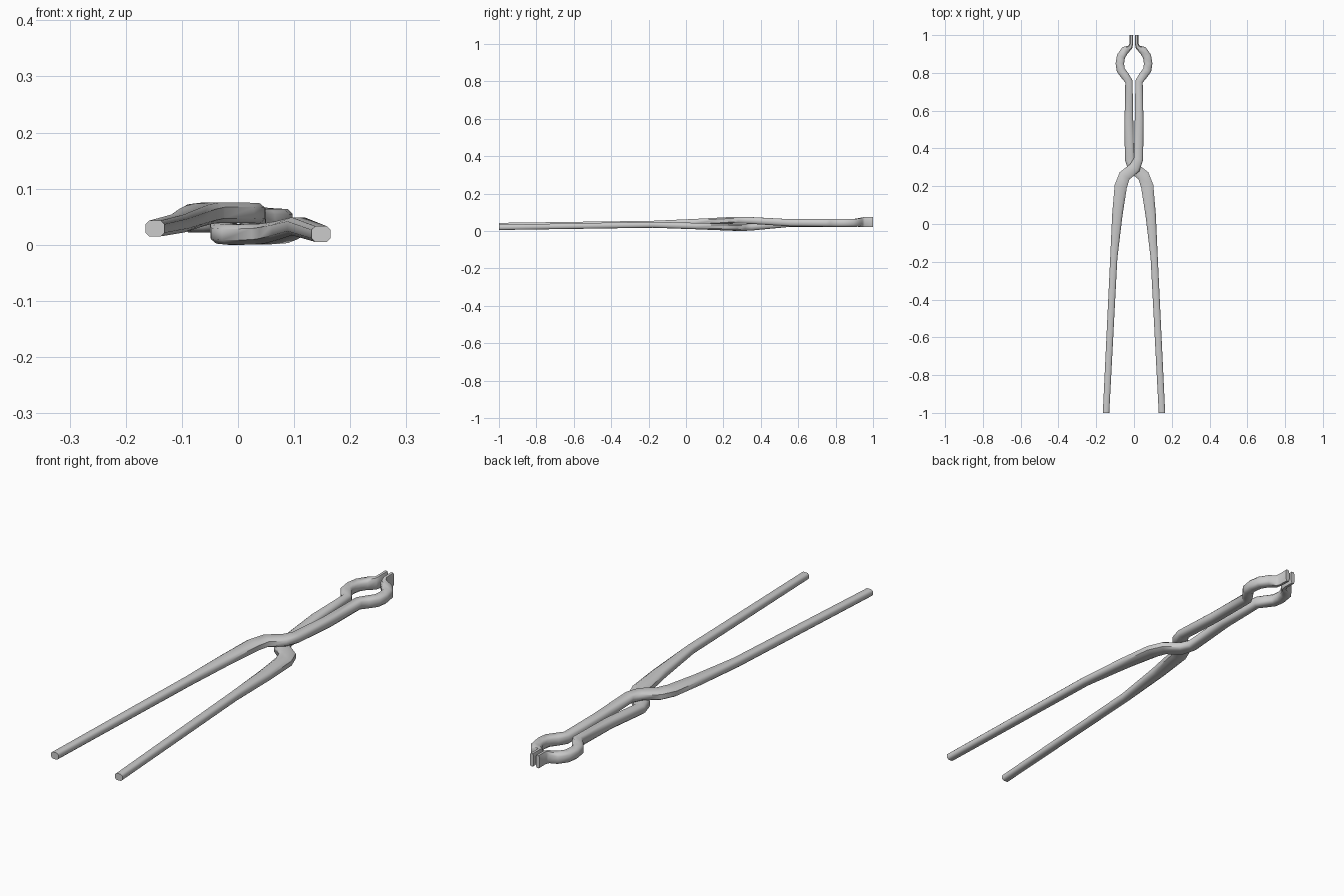
import bpy, bmesh, math
from mathutils import Vector

if "Cube" in bpy.data.objects:
    bpy.data.objects.remove(bpy.data.objects["Cube"])

# Chamfered-square bar section
SECTION = [(1, -.55), (1, .55), (.6, 1), (-.6, 1), (-1, .55), (-1, -.55), (-.6, -1), (.6, -1)]

# Bar path: x, y, width, height, z of upper arm, z of lower arm
PATH = [
    (-.148, -1.0, .034, .028, .029, .019),
    (-.107, -.18, .038, .032, .038, .033),
    (-.088, .05, .055, .034, .047, .026),
    (-.070, .20, .066, .036, .054, .021),
    (-.050, .255, .064, .036, .057, .019),
    (.004, .298, .062, .036, .057, .018),
    (.024, .345, .050, .036, .056, .020),
    (.027, .55, .046, .038, .044, .040),
    (.027, .755, .040, .042, .043, .043),
    # round jaw
    (.048, .785, .044, .042, .043, .043),
    (.070, .815, .045, .042, .043, .043),
    (.075, .850, .045, .042, .043, .043),
    (.069, .888, .045, .042, .043, .043),
    (.047, .920, .043, .043, .044, .044),
    (.020, .936, .026, .048, .046, .046),
    # flat tip
    (.014, .954, .018, .052, .048, .048),
    (.014, 1.0, .018, .054, .048, .048),
]


def arm(name, side, zi):
    bm = bmesh.new()
    pts = [Vector((side * p[0], p[1], p[zi])) for p in PATH]
    rings = []
    for i, p in enumerate(pts):
        a = (p - pts[i - 1]).xy.normalized() if i > 0 else Vector((0, 0))
        b = (pts[i + 1] - p).xy.normalized() if i < len(pts) - 1 else Vector((0, 0))
        t = (a + b).normalized()
        if i in (0, len(pts) - 1):
            t = Vector((0, 1))
        across = Vector((t.y, -t.x, 0))
        w, h = PATH[i][2] / 2, PATH[i][3] / 2
        rings.append([bm.verts.new(p + across * u * w + Vector((0, 0, v * h))) for u, v in SECTION])
    n = len(SECTION)
    for r, s in zip(rings, rings[1:]):
        for k in range(n):
            bm.faces.new((r[k], r[(k + 1) % n], s[(k + 1) % n], s[k]))
    bm.faces.new(rings[0])
    bm.faces.new(rings[-1])
    bmesh.ops.recalc_face_normals(bm, faces=bm.faces)
    me = bpy.data.meshes.new(name)
    bm.to_mesh(me)
    bm.free()
    ob = bpy.data.objects.new(name, me)
    bpy.context.collection.objects.link(ob)
    bpy.ops.object.select_all(action='DESELECT')
    ob.select_set(True)
    bpy.context.view_layer.objects.active = ob
    bpy.ops.object.shade_smooth_by_angle(angle=math.radians(55))
    return ob


# Two crossing tong arms
arm("upper_tong_arm", 1, 4)
arm("lower_tong_arm", -1, 5)
